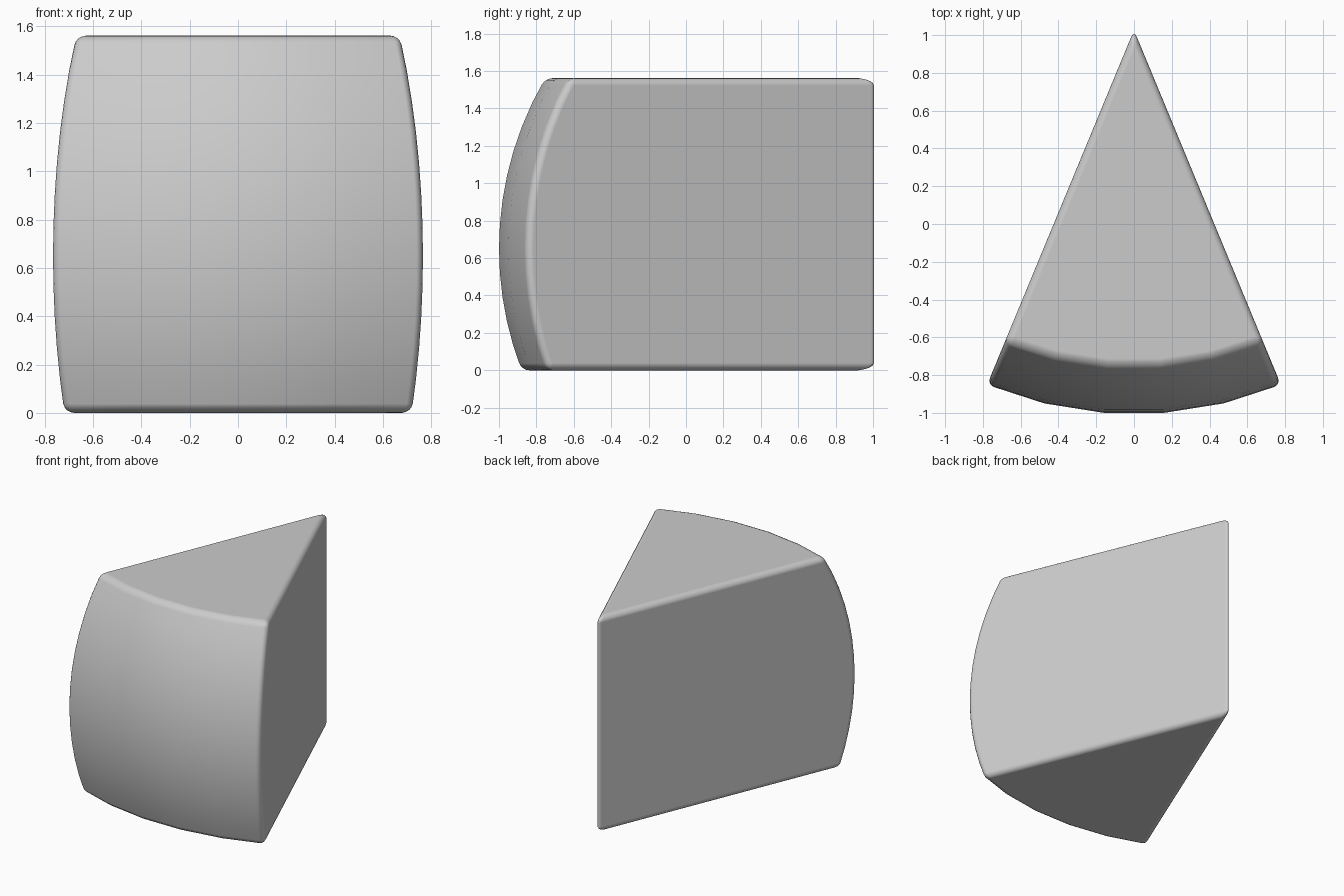
import bpy, bmesh, math

if "Cube" in bpy.data.objects:
    bpy.data.objects.remove(bpy.data.objects["Cube"])

APEX_Y, R_MAX, HEIGHT = 1.027, 2.033, 1.562
Z_BULGE, R_PROFILE = 0.65, 1.8      # bulge height and radius of the vertical curve
HALF = math.radians(22.5)
ARC, ROWS = 5, 12

bm = bmesh.new()

# Curved front: a grid of points swung about the apex edge
grid = []
for j in range(ROWS + 1):
    z = HEIGHT * j / ROWS
    r = R_MAX - R_PROFILE + math.sqrt(R_PROFILE**2 - (z - Z_BULGE)**2)
    row = []
    for i in range(ARC + 1):
        a = -HALF + 2 * HALF * i / ARC
        row.append(bm.verts.new((r * math.sin(a), APEX_Y - r * math.cos(a), z)))
    grid.append(row)
for lo, hi in zip(grid, grid[1:]):
    for i in range(ARC):
        bm.faces.new((lo[i], lo[i + 1], hi[i + 1], hi[i]))

# Flat bottom, top and two sides meeting at the apex edge
apex_lo = bm.verts.new((0, APEX_Y, 0))
apex_hi = bm.verts.new((0, APEX_Y, HEIGHT))
bm.faces.new([apex_lo] + grid[0][::-1])
bm.faces.new([apex_hi] + grid[-1])
bm.faces.new([apex_lo, apex_hi] + [row[-1] for row in grid[::-1]])
bm.faces.new([apex_hi, apex_lo] + [row[0] for row in grid])
bmesh.ops.recalc_face_normals(bm, faces=bm.faces)
for f in bm.faces:
    f.smooth = True

mesh = bpy.data.meshes.new("wedge")
bm.to_mesh(mesh)
bm.free()
wedge = bpy.data.objects.new("wedge", mesh)
bpy.context.collection.objects.link(wedge)

# Softened outer edges
bevel = wedge.modifiers.new("soft_edges", 'BEVEL')
bevel.width = 0.04
bevel.segments = 4
bevel.limit_method = 'ANGLE'
bevel.angle_limit = math.radians(30)
bevel.harden_normals = True
